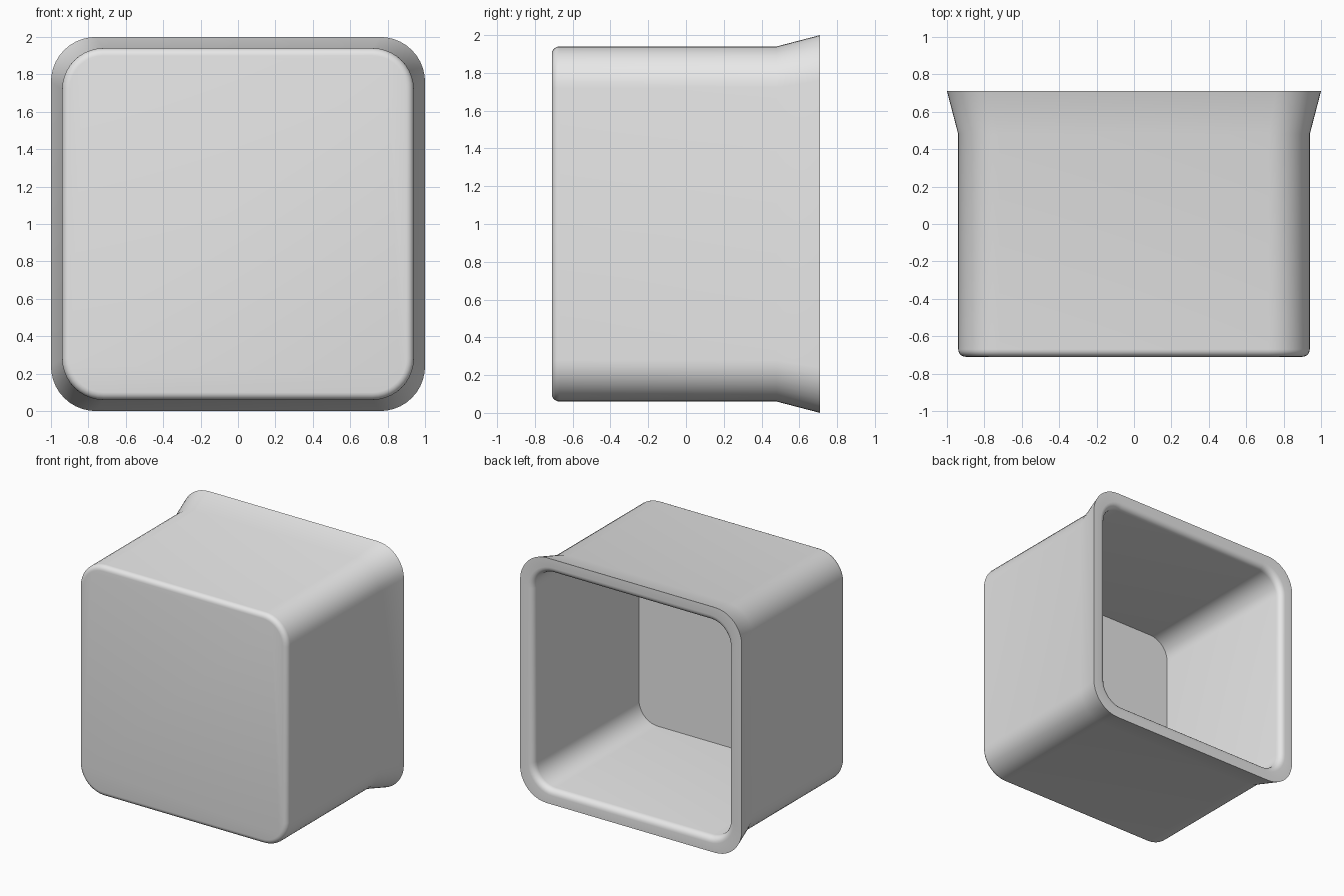
import bpy
import bmesh
from math import sin, cos, pi, radians

cube = bpy.data.objects.get("Cube")
if cube:
    bpy.data.objects.remove(cube, do_unlink=True)

CORNER_STEPS = 10
CENTRE_Z = 1.0


def rounded_square(half, radius):
    """Outline of a square with rounded corners, as (x, z) points."""
    points = []
    inner = half - radius
    for quarter, (sx, sz) in enumerate([(1, 1), (-1, 1), (-1, -1), (1, -1)]):
        for i in range(CORNER_STEPS + 1):
            a = (quarter + i / CORNER_STEPS) * pi / 2
            points.append((sx * inner + radius * cos(a), sz * inner + radius * sin(a)))
    return points


def fillet(y, half, corner, size, start, steps=5):
    """Quarter-round run of (y, half width, corner radius) sections."""
    run = []
    for i in range(steps + 1):
        a = start + pi / 2 * i / steps
        grow = size * cos(a)
        run.append((y + size * sin(a), half + grow, corner + grow))
    return run


# Sections from the closed front, along the outside, over the rim and back inside
sections = fillet(-0.67, 0.90, 0.18, 0.04, -pi / 2)
sections += [(0.48, 0.94, 0.22), (0.71, 1.0, 0.24)]
lip = fillet(0.66, 0.93, 0.22, 0.05, pi / 2)
sections += lip
sections += [(-0.65, 0.88, 0.17)]

# Hollow box with a flared rim
bm = bmesh.new()
rings = [[bm.verts.new((x, y, z + CENTRE_Z)) for x, z in rounded_square(half, r)]
         for y, half, r in sections]
for ring, following in zip(rings, rings[1:]):
    n = len(ring)
    for i in range(n):
        j = (i + 1) % n
        bm.faces.new((ring[i], ring[j], following[j], following[i]))
bm.faces.new(rings[0])
bm.faces.new(rings[-1])
bmesh.ops.recalc_face_normals(bm, faces=bm.faces)

mesh = bpy.data.meshes.new("flared_box")
bm.to_mesh(mesh)
bm.free()
box = bpy.data.objects.new("flared_box", mesh)
bpy.context.collection.objects.link(box)

# Plain grey finish
grey = bpy.data.materials.new("light_grey")
grey.use_nodes = True
colour = (0.8, 0.8, 0.8, 1)
grey.diffuse_color = colour
grey.node_tree.nodes["Principled BSDF"].inputs["Base Color"].default_value = colour
mesh.materials.append(grey)

bpy.ops.object.select_all(action="DESELECT")
box.select_set(True)
bpy.context.view_layer.objects.active = box
bpy.ops.object.shade_smooth_by_angle(angle=radians(30))
